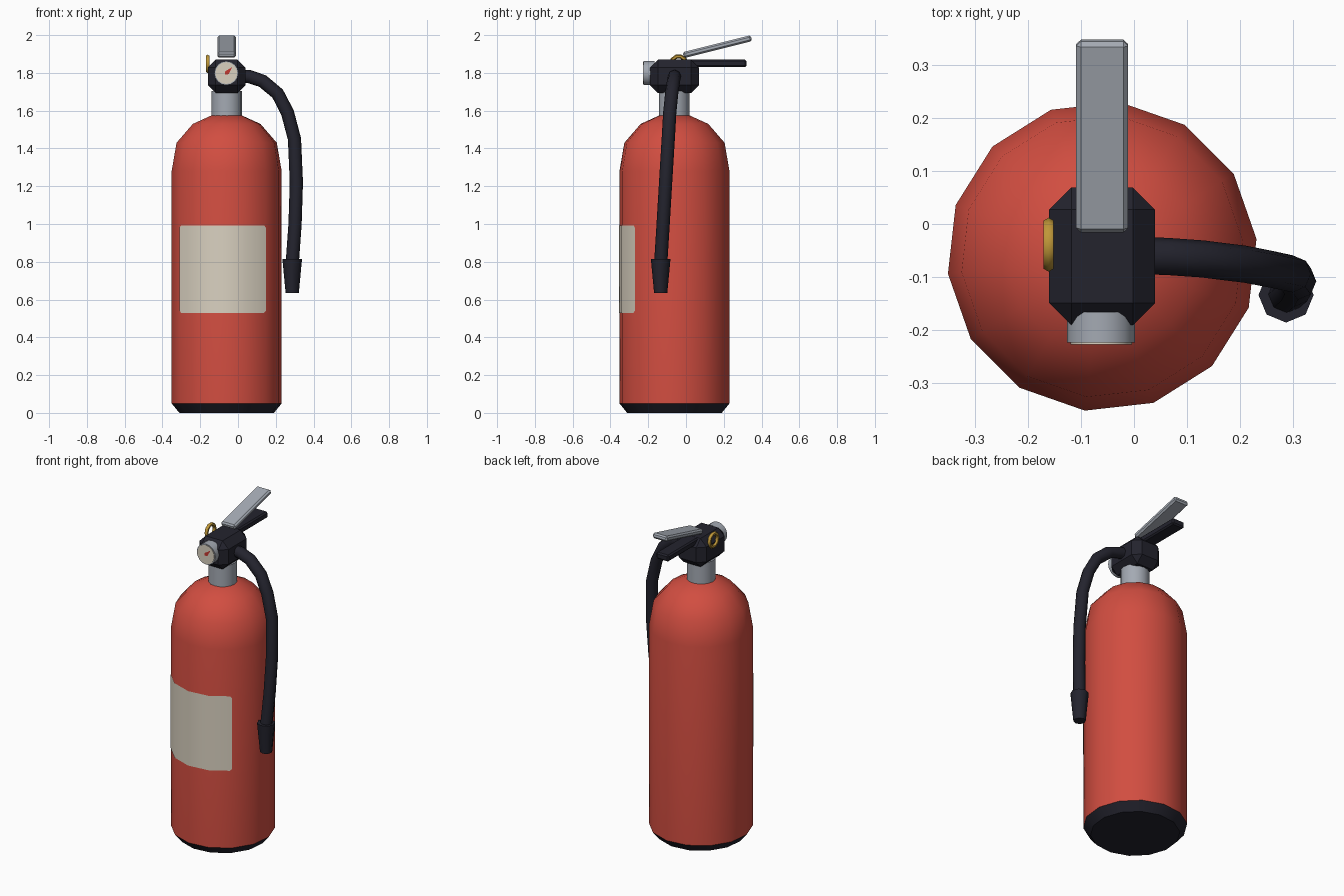
import bpy, bmesh, math
from mathutils import Vector, Matrix

if "Cube" in bpy.data.objects:
    bpy.data.objects.remove(bpy.data.objects["Cube"])

CX, CY, R, SIDES = -0.06, -0.061, 0.293, 14
STEP = 2 * math.pi / SIDES
OFFSET = STEP / 4


def material(name, rgb):
    m = bpy.data.materials.new(name)
    m.diffuse_color = (*rgb, 1)
    m.use_nodes = True
    m.node_tree.nodes["Principled BSDF"].inputs["Base Color"].default_value = m.diffuse_color
    return m


RED = material("red", (0.64, 0.075, 0.052))
DARK = material("dark", (0.017, 0.017, 0.027))
GREY = material("grey", (0.37, 0.40, 0.45))
CREAM = material("cream", (0.70, 0.64, 0.53))
GOLD = material("gold", (0.52, 0.31, 0.04))
NEEDLE = material("needle red", (0.55, 0.04, 0.03))


def finish(name, bm, mat, angle=60):
    """Turn a bmesh into a named object, smooth below the given angle."""
    bmesh.ops.recalc_face_normals(bm, faces=bm.faces)
    me = bpy.data.meshes.new(name)
    bm.to_mesh(me)
    bm.free()
    me.materials.append(mat)
    ob = bpy.data.objects.new(name, me)
    bpy.context.collection.objects.link(ob)
    if angle:
        bpy.ops.object.select_all(action='DESELECT')
        ob.select_set(True)
        bpy.context.view_layer.objects.active = ob
        bpy.ops.object.shade_smooth_by_angle(angle=math.radians(angle))
    return ob


def skin(bm, rings, cap_start=True, cap_end=True):
    """Bridge rings of points into a tube."""
    vs = [[bm.verts.new(p) for p in ring] for ring in rings]
    n = len(vs[0])
    for a, b in zip(vs, vs[1:]):
        for i in range(n):
            j = (i + 1) % n
            bm.faces.new((a[i], a[j], b[j], b[i]))
    if cap_start:
        bm.faces.new(vs[0])
    if cap_end:
        bm.faces.new(vs[-1])


def lathe(name, profile, mat, cap_start=True, cap_end=True):
    bm = bmesh.new()
    skin(bm, [[(CX + r * math.cos(OFFSET + i * STEP), CY + r * math.sin(OFFSET + i * STEP), z)
               for i in range(SIDES)] for r, z in profile], cap_start, cap_end)
    return finish(name, bm, mat, 45)


def cylinder(name, center, r1, r2, depth, sides, mat, axis='z', angle=50):
    bm = bmesh.new()
    bmesh.ops.create_cone(bm, cap_ends=True, segments=sides, radius1=r1, radius2=r2, depth=depth)
    rot = Matrix.Rotation(math.pi / 2, 4, 'X') if axis == 'y' else Matrix()
    bm.transform(Matrix.Translation(center) @ rot)
    return finish(name, bm, mat, angle)


def box(name, center, size, bevel, mat, tilt=0.0):
    bm = bmesh.new()
    bmesh.ops.create_cube(bm, size=1)
    bm.transform(Matrix.Diagonal((*size, 1)))
    if bevel:
        bmesh.ops.bevel(bm, geom=bm.edges[:], offset=bevel, segments=1, affect='EDGES')
    bm.transform(Matrix.Translation(center) @ Matrix.Rotation(tilt, 4, 'X'))
    return finish(name, bm, mat, 0)


# Tank with domed shoulder, and its dark foot
lathe("tank", [(R, 0.05), (R, 1.28), (0.267, 1.43), (0.18, 1.53), (0.08, 1.575)], RED, cap_start=False)
lathe("foot", [(0.252, 0.0), (R, 0.05)], DARK, cap_end=False)

# Label plate wrapped around four front sides, with clipped corners
bm = bmesh.new()
START = OFFSET - 6 * STEP
columns = []
for t in (0, 0.1, 1, 2, 3, 3.9, 4):
    k = min(int(t), 3)
    a, b = [Vector((math.cos(START + n * STEP), math.sin(START + n * STEP), 0)) * (R + 0.003)
            for n in (k, k + 1)]
    p = a.lerp(b, t - k) + Vector((CX, CY, 0))
    inset = 0.012 if t in (0, 4) else 0
    columns.append([bm.verts.new((p.x, p.y, z)) for z in (0.53 + inset, 0.992 - inset)])
for (a, b), (c, d) in zip(columns, columns[1:]):
    bm.faces.new((a, c, d, b))
label = finish("label", bm, CREAM, 45)
for f in label.data.polygons:
    # faces must point away from the tank axis
    if f.normal.dot(f.center - Vector((CX, CY, f.center.z))) < 0:
        f.flip()

# Neck and valve head
cylinder("neck", (CX, -0.063, 1.625), 0.081, 0.081, 0.16, 16, GREY)
box("valve_head", (CX, CY, 1.782), (0.20, 0.26, 0.176), 0.042, DARK)

# Pressure gauge
GX, GZ = -0.062, 1.799
cylinder("gauge_case", (GX, -0.195, GZ), 0.064, 0.064, 0.058, 16, GREY, 'y')
cylinder("gauge_face", (GX, -0.2245, GZ), 0.058, 0.058, 0.005, 16, CREAM, 'y')
bm = bmesh.new()
bm.faces.new([bm.verts.new((GX + x, -0.2285, GZ + z)) for x, z in
              ((-0.008, -0.008), (0.012, -0.006), (0.032, 0.032), (-0.008, 0.008))])
bmesh.ops.solidify(bm, geom=bm.faces[:], thickness=0.002)
finish("gauge_needle", bm, NEEDLE, 0)

# Fixed carrying handle and tilted squeeze lever
box("carry_handle", (CX, 0.17, 1.85), (0.085, 0.30, 0.04), 0.008, DARK)
box("squeeze_lever", (CX, 0.166, 1.939), (0.098, 0.372, 0.032), 0.009, GREY, math.radians(14))

# Safety pin ring on the left of the head
bm = bmesh.new()
rings = []
for i in range(11):
    a = 2 * math.pi * (i % 10) / 10
    ring = []
    for j in range(6):
        b = 2 * math.pi * j / 6
        r = 0.04 + 0.011 * math.cos(b)
        ring.append((-0.161 + 0.011 * math.sin(b), -0.039 + r * math.cos(a), 1.848 + r * math.sin(a)))
    rings.append(ring)
skin(bm, rings, False, False)
bmesh.ops.remove_doubles(bm, verts=bm.verts[:], dist=0.0005)
finish("pin_ring", bm, GOLD, 60)

# Hose swept along its path
path = [Vector(p) for p in ((0.0, -0.06, 1.785), (0.06, -0.061, 1.78), (0.13, -0.066, 1.757),
                            (0.21, -0.076, 1.69), (0.262, -0.086, 1.59), (0.299, -0.094, 1.45),
                            (0.309, -0.108, 1.22), (0.302, -0.121, 1.0), (0.287, -0.134, 0.79))]
bm = bmesh.new()
rings = []
for i, p in enumerate(path):
    t = (path[min(i + 1, len(path) - 1)] - path[max(i - 1, 0)]).normalized()
    u = t.cross(Vector((0, 1, 0))).normalized()
    v = t.cross(u)
    rings.append([p + 0.035 * (u * math.cos(k * math.pi / 4) + v * math.sin(k * math.pi / 4))
                  for k in range(8)])
skin(bm, rings)
finish("hose", bm, DARK, 60)

# Nozzle
cylinder("nozzle", (0.287, -0.134, 0.725), 0.035, 0.052, 0.18, 8, DARK)
